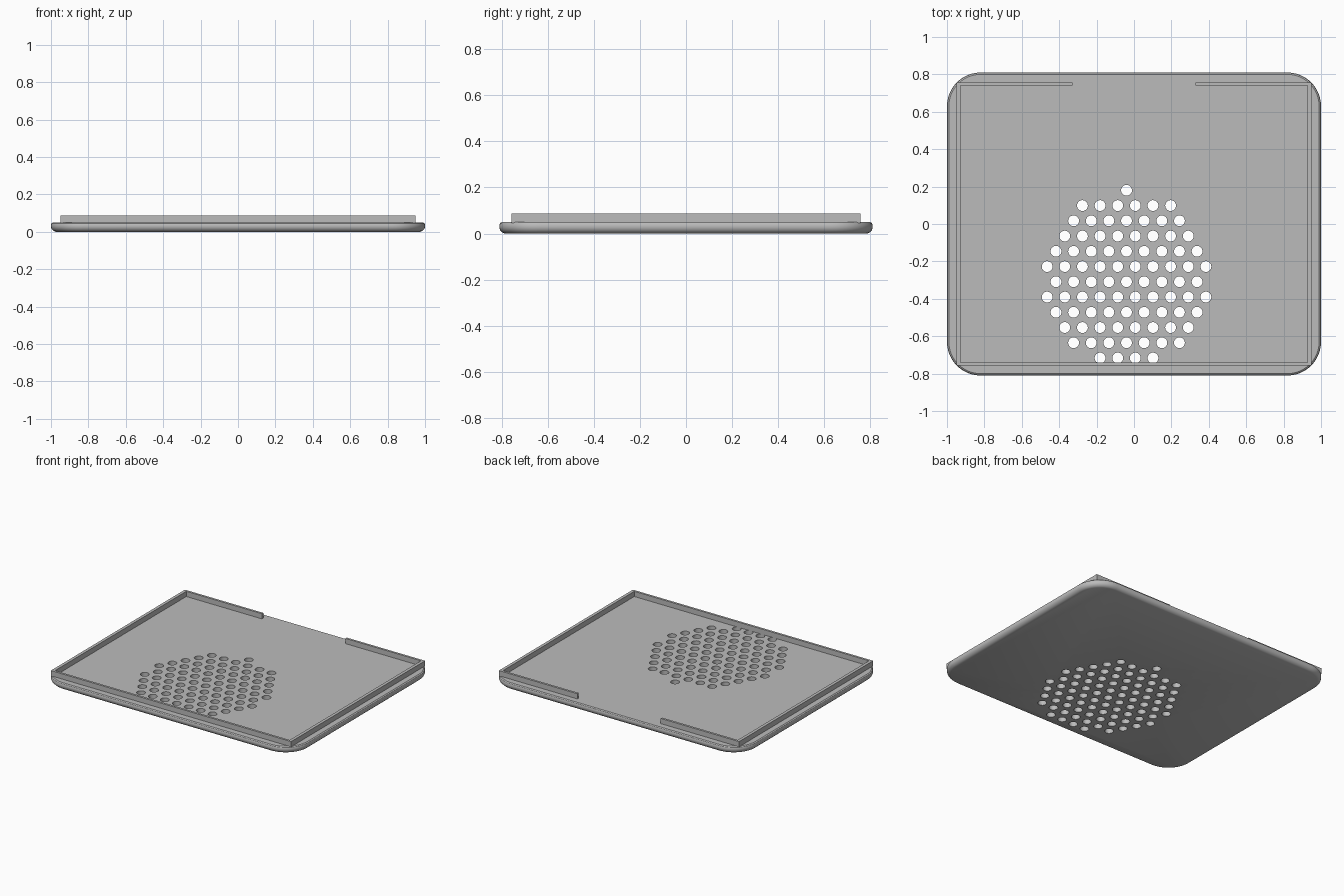
import bpy, bmesh, math

cube = bpy.data.objects.get("Cube")
if cube:
    bpy.data.objects.remove(cube, do_unlink=True)

# Single grey plastic
grey = bpy.data.materials.new("grey plastic")
grey.use_nodes = True
colour = (0.5, 0.5, 0.5, 1)
grey.diffuse_color = colour
grey.node_tree.nodes["Principled BSDF"].inputs["Base Color"].default_value = colour

HALF_X, HALF_Y, CORNER = 1.0, 0.81, 0.18
TOP, LIP_TOP = 0.05, 0.087


def make_object(name, bm):
    bmesh.ops.recalc_face_normals(bm, faces=bm.faces[:])
    mesh = bpy.data.meshes.new(name)
    bm.to_mesh(mesh)
    bm.free()
    mesh.materials.append(grey)
    obj = bpy.data.objects.new(name, mesh)
    bpy.context.scene.collection.objects.link(obj)
    return obj


def rounded_outline(inset, steps=12):
    r = CORNER - inset
    points = []
    for i, (sx, sy) in enumerate([(1, 1), (-1, 1), (-1, -1), (1, -1)]):
        for k in range(steps + 1):
            a = math.pi / 2 * (i + k / steps)
            points.append((sx * (HALF_X - CORNER) + r * math.cos(a),
                           sy * (HALF_Y - CORNER) + r * math.sin(a)))
    return points


# Base plate: rounded rectangle with a softened edge, as stacked rings
bm = bmesh.new()
edge_profile = [(0.024, 0), (0.013, 0.005), (0.004, 0.014), (0, 0.025),
                (0, 0.037), (0.003, 0.045), (0.01, TOP)]
rings = [[bm.verts.new((x, y, z)) for x, y in rounded_outline(inset)]
         for inset, z in edge_profile]
for low, high in zip(rings, rings[1:]):
    for i in range(len(low)):
        j = (i + 1) % len(low)
        bm.faces.new((low[i], low[j], high[j], high[i]))
bm.faces.new(rings[0][::-1])
bm.faces.new(rings[-1])
plate = make_object("base_plate", bm)

# Round vent holes on a hexagonal grid; counts run from back row to front row
counts = [1, 6, 7, 8, 9, 10, 9, 10, 9, 8, 7, 4]
bm = bmesh.new()
for row, count in enumerate(counts):
    for i in range(count):
        made = bmesh.ops.create_cone(bm, cap_ends=True, segments=24,
                                     radius1=0.029, radius2=0.029, depth=0.3)
        x = -0.04 + (i - (count - 1) / 2) * 0.0943
        bmesh.ops.translate(bm, verts=made["verts"],
                            vec=(x, 0.18 - row * 0.0815, 0))
cutter = make_object("vent_cutter", bm)
cutter.hide_render = True

cut = plate.modifiers.new("vents", "BOOLEAN")
cut.operation = "DIFFERENCE"
cut.solver = "EXACT"
cut.object = cutter
bpy.context.view_layer.update()
evaluated = plate.evaluated_get(bpy.context.evaluated_depsgraph_get())
plate.data = bpy.data.meshes.new_from_object(evaluated)
plate.modifiers.clear()
bpy.data.objects.remove(cutter, do_unlink=True)

# Raised lip: a thin wall round the rim with a gap at the back
OUT_X, IN_X, OUT_Y, IN_Y, GAP = 0.95, 0.928, 0.757, 0.741, 0.33
inner = [(GAP, IN_Y), (IN_X, IN_Y), (IN_X, -IN_Y)]
outer = [(OUT_X, -OUT_Y), (OUT_X, OUT_Y), (GAP, OUT_Y)]
outline = (inner + [(-x, y) for x, y in reversed(inner)]
           + [(-x, y) for x, y in reversed(outer)] + outer)
bm = bmesh.new()
face = bm.faces.new([bm.verts.new((x, y, TOP - 0.004)) for x, y in outline])
raised = bmesh.ops.extrude_face_region(bm, geom=[face])["geom"]
bmesh.ops.translate(bm, vec=(0, 0, LIP_TOP - TOP + 0.004),
                    verts=[g for g in raised if isinstance(g, bmesh.types.BMVert)])
lip = make_object("raised_lip", bm)

# Smooth the curved edges and hole walls, keep the rims crisp
for obj in bpy.context.selected_objects:
    obj.select_set(False)
for obj in (plate, lip):
    obj.select_set(True)
bpy.context.view_layer.objects.active = plate
bpy.ops.object.shade_smooth_by_angle(angle=math.radians(30))
